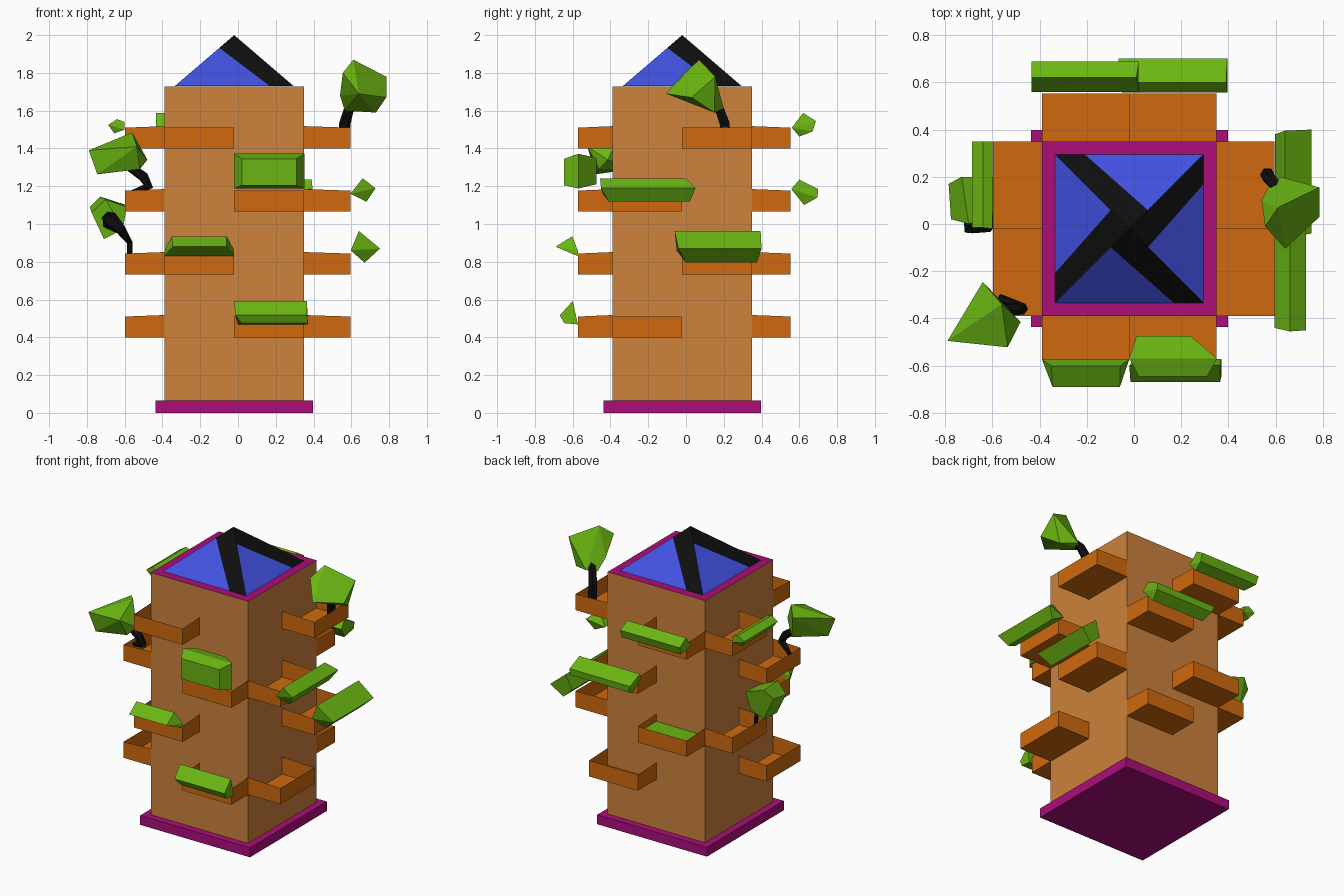
import bpy, bmesh
from mathutils import Vector

if "Cube" in bpy.data.objects:
    bpy.data.objects.remove(bpy.data.objects["Cube"])


def mat(name, r, g, b):
    lin = [((c / 255 + 0.055) / 1.055) ** 2.4 if c > 10 else c / 255 / 12.92 for c in (r, g, b)]
    m = bpy.data.materials.new(name)
    m.diffuse_color = (*lin, 1)
    m.use_nodes = True
    m.node_tree.nodes["Principled BSDF"].inputs["Base Color"].default_value = m.diffuse_color
    return m


TAN = mat("tan wall", 205, 130, 60)
MAGENTA = mat("magenta trim", 172, 14, 122)
ORANGE = mat("orange planter", 208, 106, 14)
GREEN = mat("leaf green", 107, 182, 18)
BLUE = mat("roof blue", 66, 82, 226)
BLACK = mat("black", 14, 14, 14)


def make(name, verts, faces, mats, index=None, hull=False):
    """Object from faces, or from the convex hull of the points."""
    bm = bmesh.new()
    vs = [bm.verts.new(v) for v in verts]
    if hull:
        res = bmesh.ops.convex_hull(bm, input=vs)
        loose = [v for v in bm.verts if not v.link_faces]
        bmesh.ops.delete(bm, geom=loose, context='VERTS')
        bmesh.ops.dissolve_limit(bm, angle_limit=0.15, verts=bm.verts[:], edges=bm.edges[:])
        bmesh.ops.recalc_face_normals(bm, faces=bm.faces[:])
    else:
        for i, f in enumerate(faces):
            face = bm.faces.new([vs[k] for k in f])
            face.material_index = index[i] if index else 0
    me = bpy.data.meshes.new(name)
    bm.to_mesh(me)
    bm.free()
    for m in mats:
        me.materials.append(m)
    ob = bpy.data.objects.new(name, me)
    bpy.context.collection.objects.link(ob)
    return ob


BOX = [(0, 3, 2, 1), (4, 5, 6, 7), (0, 1, 5, 4), (1, 2, 6, 5), (2, 3, 7, 6), (3, 0, 4, 7)]


def box_pts(lo, hi, z0, z1):
    return [(x, y, z) for z in (z0, z1) for x, y in ((lo, lo), (hi, lo), (hi, hi), (lo, hi))]


# Base slab and tower (top face of the tower is the magenta rim)
LO, HI, MID = -0.39, 0.35, -0.02
make("base_slab", box_pts(-0.437, 0.397, 0, 0.065), BOX, [MAGENTA])
make("tower", box_pts(LO, HI, 0.065, 1.728), BOX, [TAN, MAGENTA],
     [1 if i == 1 else 0 for i in range(6)])

# Pyramid roof: each side is a blue triangle with a black band on its right edge
corners = [Vector(p) for p in box_pts(-0.335, 0.295, 1.73, 2)[:4]]
apex = Vector((-0.02, -0.02, 2.0))
verts, faces, idx = [], [], []
for i in range(4):
    a, b = corners[i], corners[(i + 1) % 4]
    n = len(verts)
    verts += [a, a.lerp(b, 0.8), b, apex, a.lerp(apex, 0.75)]
    faces += [(n, n + 1, n + 4), (n + 1, n + 2, n + 3, n + 4)]
    idx += [0, 1]
make("pyramid_roof", verts, faces, [BLUE, BLACK], idx)


# Open planter trays, alternating halves on four levels
def tray(name, along_x, wall, out, a, b, z):
    put = (lambda s, d, h: (s, d, h)) if along_x else (lambda s, d, h: (d, s, h))
    pts = [put(a, wall, z), put(b, wall, z), put(b, out, z), put(a, out, z),
           put(a, wall, z + 0.118), put(b, wall, z + 0.118),
           put(b, out, z + 0.11), put(a, out, z + 0.11)]
    fs = [(0, 1, 2, 3), (3, 2, 6, 7), (0, 3, 7, 4), (1, 5, 6, 2)]
    if along_x == (out > wall):
        pass
    else:
        fs = [f[::-1] for f in fs]
    make(name, pts, fs, [ORANGE])


for lvl in range(4):
    z = 0.4 + lvl / 3
    right_half, left_half = (MID, HI), (LO, MID)
    fx = left_half if lvl % 2 else right_half
    sy = right_half if lvl % 2 else left_half
    tray(f"front_tray_{lvl + 1}", True, LO, -0.573, *fx, z)
    tray(f"back_tray_{lvl + 1}", True, HI, 0.552, *fx, z)
    tray(f"left_tray_{lvl + 1}", False, LO, -0.597, *sy, z)
    tray(f"right_tray_{lvl + 1}", False, HI, 0.595, *sy, z)

# Green bed in one back tray
make("planter_bed", [(LO, HI, 0.80), (MID, HI, 0.80), (MID, 0.55, 0.80), (LO, 0.55, 0.80)],
     [(3, 2, 1, 0)], [GREEN])


# Hedges: cross-section points (depth, z, start, end) along one wall
def hedge(name, along_x, section):
    pts = []
    for d, z, a, b in section:
        pts += [(s, d, z) if along_x else (d, s, z) for s in (a, b)]
    make(name, pts, None, [GREEN], hull=True)


hedge("front_hedge_low", True, [(-0.60, 0.592, -0.02, 0.365), (-0.668, 0.517, -0.015, 0.365),
                                (-0.645, 0.475, 0.02, 0.37), (-0.572, 0.468, 0.0, 0.37)])
hedge("front_hedge_mid", True, [(-0.602, 0.935, -0.35, -0.06), (-0.69, 0.88, -0.345, -0.06),
                                (-0.573, 0.83, -0.39, -0.02), (-0.573, 0.86, -0.39, -0.02)])
hedge("front_hedge_high", True, [(-0.475, 1.35, 0.01, 0.24), (-0.475, 1.21, 0.01, 0.24),
                                 (-0.57, 1.372, -0.02, 0.352), (-0.57, 1.188, -0.02, 0.352),
                                 (-0.645, 1.345, 0.02, 0.31), (-0.645, 1.205, 0.02, 0.31)])
hedge("right_hedge_high", False, [(0.595, 1.16, -0.44, 0.03), (0.66, 1.242, -0.455, 0.0),
                                  (0.728, 1.19, -0.45, 0.05), (0.68, 1.118, -0.41, 0.02)])
hedge("right_hedge_mid", False, [(0.597, 0.86, -0.05, 0.38), (0.64, 0.963, -0.06, 0.395),
                                 (0.752, 0.87, -0.04, 0.40), (0.67, 0.795, 0.0, 0.375)])
hedge("back_hedge_high", True, [(0.56, 1.51, -0.435, 0.02), (0.62, 1.588, -0.435, 0.01),
                                (0.688, 1.545, -0.435, 0.02), (0.67, 1.49, -0.43, 0.02),
                                (0.60, 1.463, -0.39, 0.0)])
hedge("back_hedge_mid", True, [(0.557, 1.185, -0.05, 0.395), (0.60, 1.235, -0.07, 0.39),
                               (0.70, 1.185, -0.065, 0.395), (0.695, 1.14, -0.05, 0.395),
                               (0.625, 1.10, -0.03, 0.37)])
hedge("left_hedge_high", False, [(-0.687, 1.525, -0.015, 0.35), (-0.64, 1.555, -0.015, 0.35),
                                 (-0.60, 1.54, -0.02, 0.35), (-0.60, 1.50, -0.02, 0.35),
                                 (-0.655, 1.48, 0.0, 0.33)])


# Small trees: faceted crown on a bent black stem
def tree(name, crown, stem):
    make(name + "_crown", crown, None, [GREEN], hull=True)
    cu = bpy.data.curves.new(name + "_stem", 'CURVE')
    cu.dimensions = '3D'
    cu.bevel_depth, cu.bevel_resolution, cu.use_fill_caps = 0.03, 1, True
    sp = cu.splines.new('POLY')
    sp.use_smooth = False
    sp.points.add(len(stem) - 1)
    for p, (x, y, z, r) in zip(sp.points, stem):
        p.co, p.radius = (x, y, z, 1), r
    cu.materials.append(BLACK)
    bpy.context.collection.objects.link(bpy.data.objects.new(name + "_stem", cu))


tree("right_tree",
     [(.61, .07, 1.87), (.785, .155, 1.78), (.785, .03, 1.67), (.64, -.105, 1.69),
      (.555, -.01, 1.80), (.54, .1, 1.68), (.62, .2, 1.61), (.73, .15, 1.59), (.565, .15, 1.6)],
     [(.565, .21, 1.41, 1), (.565, .205, 1.53, 1), (.585, .18, 1.6, .9), (.63, .13, 1.66, .8)])
tree("front_left_tree",
     [(-.79, -.495, 1.39), (-.535, -.522, 1.41), (-.56, -.34, 1.485), (-.64, -.245, 1.45),
      (-.745, -.48, 1.263), (-.52, -.46, 1.29), (-.48, -.415, 1.34), (-.60, -.29, 1.29)],
     [(-.57, -.31, 1.16, .5), (-.475, -.36, 1.20, .9), (-.50, -.36, 1.25, .9), (-.57, -.36, 1.30, .8)])
tree("left_tree",
     [(-.785, .17, 1.09), (-.73, .2, 1.145), (-.59, .2, 1.10), (-.59, .05, 1.09), (-.775, .02, 1.06),
      (-.70, .0, 1.13), (-.61, .02, .97), (-.71, .03, .92), (-.71, .17, .93), (-.62, .18, .97)],
     [(-.575, .07, .74, .5), (-.572, .05, .90, .5), (-.62, -.01, .97, .9), (-.68, -.005, 1.02, 1.6),
      (-.69, .06, 1.04, 1.2)])
